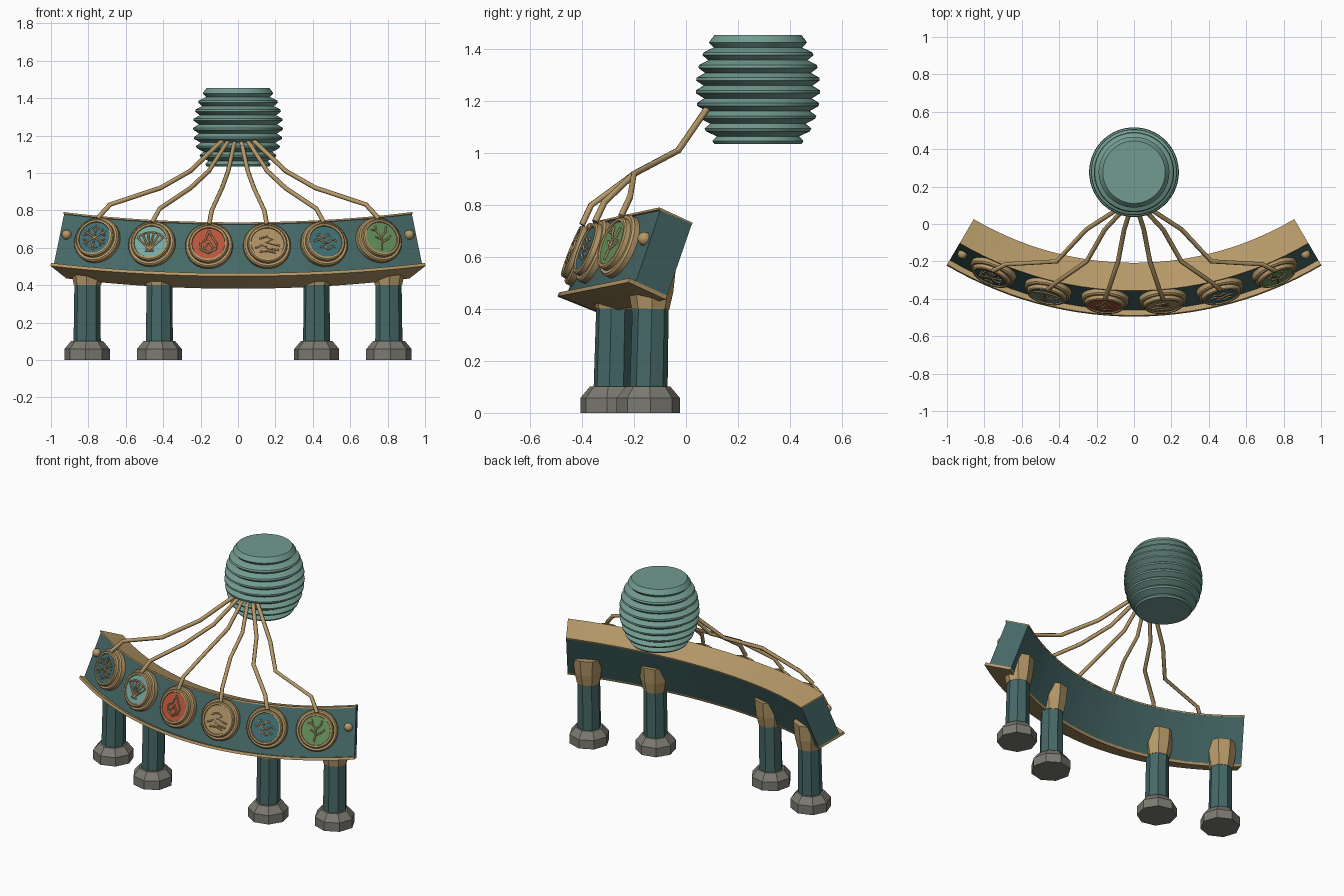
import bpy, bmesh, math
from math import sin, cos, pi, radians
from mathutils import Matrix, Vector

cube = bpy.data.objects.get("Cube")
if cube:
    bpy.data.objects.remove(cube)


def material(name, *rgb):
    m = bpy.data.materials.new(name)
    m.use_nodes = True
    m.diffuse_color = (*rgb, 1)
    m.node_tree.nodes["Principled BSDF"].inputs["Base Color"].default_value = (*rgb, 1)
    return m


TEAL = material("dark teal", .06, .14, .135)
BRONZE = material("bronze", .47, .32, .14)
ORB = material("pale sea green", .17, .33, .28)
STONE = material("grey stone", .2, .195, .165)
BLUE = material("deep blue teal", .05, .16, .18)
AQUA = material("aqua", .18, .4, .38)
RED = material("brick red", .48, .09, .045)
SAND = material("sand", .42, .28, .13)
GREEN = material("leaf green", .13, .28, .11)

# Console arc: angle a runs along the desk, local axes are along, up the face, outward
CENTRE_Y, RADIUS, MID_Z, LEAN = 1.48, 1.886, .59, radians(21.8)
HALF = radians(30.5)


def frame(a):
    out = Vector((sin(a), -cos(a), 0))
    z = Vector((0, 0, 1))
    along = Vector((cos(a), sin(a), 0))
    up = z * cos(LEAN) - out * sin(LEAN)
    normal = out * cos(LEAN) + z * sin(LEAN)
    lift = .055 * (1 - cos(a)) / (1 - cos(HALF))
    pos = out * RADIUS + Vector((0, CENTRE_Y, MID_Z + lift))
    m = Matrix((along, up, normal)).transposed().to_4x4()
    m.translation = pos
    return m


def loft(name, rings, mat, smooth=False, matrix=None):
    """Skin a list of closed point rings and cap both ends."""
    bm = bmesh.new()
    rows = [[bm.verts.new(p) for p in ring] for ring in rings]
    n = len(rows[0])
    for lo, hi in zip(rows, rows[1:]):
        for i in range(n):
            j = (i + 1) % n
            bm.faces.new((lo[i], lo[j], hi[j], hi[i]))
    bm.faces.new(rows[0][::-1])
    bm.faces.new(rows[-1])
    bmesh.ops.recalc_face_normals(bm, faces=bm.faces)
    mesh = bpy.data.meshes.new(name)
    bm.to_mesh(mesh)
    bm.free()
    mesh.materials.append(mat)
    ob = bpy.data.objects.new(name, mesh)
    bpy.context.collection.objects.link(ob)
    if matrix:
        ob.matrix_world = matrix
    if smooth:
        bpy.ops.object.select_all(action='DESELECT')
        ob.select_set(True)
        bpy.context.view_layer.objects.active = ob
        bpy.ops.object.shade_smooth_by_angle(angle=radians(25))
    return ob


def lathe(name, profile, sides, mat, smooth=False, matrix=None):
    """Profile of (radius, height) turned about local z."""
    rings = [[(r * cos(t), r * sin(t), h) for t in
              ((i + .5) * 2 * pi / sides for i in range(sides))] for r, h in profile]
    return loft(name, rings, mat, smooth, matrix)


def sweep(name, u0, u1, n0, n1, mat, steps=28):
    """Sweep a rectangle along the console arc."""
    rings = []
    for i in range(steps + 1):
        m = frame(-HALF + 2 * HALF * i / steps)
        rings.append([m @ Vector((0, u, n)) for u, n in
                      ((u0, n1), (u1, n1), (u1, n0), (u0, n0))])
    return loft(name, rings, mat)


def tubes(name, paths, radius, mat, matrix=None):
    cu = bpy.data.curves.new(name, 'CURVE')
    cu.dimensions = '3D'
    cu.bevel_depth = radius
    cu.bevel_resolution = 1
    cu.use_fill_caps = True
    cu.materials.append(mat)
    for path in paths:
        sp = cu.splines.new('POLY')
        sp.points.add(len(path) - 1)
        for p, co in zip(sp.points, path):
            p.co = (*co, 1) if len(co) == 3 else (*co, 0, 1)
    tmp = bpy.data.objects.new(name + "_path", cu)
    mesh = bpy.data.meshes.new_from_object(tmp)
    bpy.data.objects.remove(tmp)
    ob = bpy.data.objects.new(name, mesh)
    bpy.context.collection.objects.link(ob)
    if matrix:
        ob.matrix_world = matrix
    return ob


# Curved console body with its bronze top and bottom plates
sweep("console_body", -.15, .148, -.15, 0, TEAL)
sweep("console_top_plate", .145, .154, -.152, .008, BRONZE)
sweep("console_bottom_plate", -.165, -.148, -.15, .03, BRONZE)


# Emblem line work, in units of the disc radius
def polar(r, deg):
    return (r * cos(radians(deg)), r * sin(radians(deg)))


def snowflake():
    lines = []
    for d in range(30, 390, 60):
        lines.append([(0, 0), polar(.8, d)])
        lines.append([polar(.72, d - 20), polar(.45, d), polar(.72, d + 20)])
    return lines


def shell():
    fan = [polar(1.15, d) for d in range(45, 136, 18)]
    fan = [(x, y - .55) for x, y in fan]
    return [[(0, -.55), p] for p in fan] + [fan, [(-.25, -.6), (.25, -.6)]]


def flame():
    outer = [(0, .8), (.25, .35), (.5, 0), (.45, -.4), (0, -.65),
             (-.45, -.4), (-.5, 0), (-.2, .2), (0, .8)]
    return [outer, [(x * .5, y * .5 - .25) for x, y in outer]]


def dunes():
    return [[(-.75, -.3), (-.3, -.1), (.1, -.35), (.7, -.45)],
            [(-.5, .3), (0, .45), (.3, .25), (-.1, .05), (.5, -.1), (.75, -.15)],
            [(-.5, -.55), (0, -.5), (.5, -.62)]]


def waves():
    return [[(w * (i / 6 - 1) + s, y + .12 * sin(i * pi / 4)) for i in range(13)]
            for y, w, s in ((.35, .4, -.1), (0, .7, 0), (-.4, .45, .1))]


def branch():
    return [[(-.1, -.8), (0, -.3), (0, .1), (-.3, .45), (-.3, .75)],
            [(0, .1), (.3, .35), (.4, .7)], [(0, -.3), (.4, -.1), (.6, .1)],
            [(-.3, .45), (-.6, .5)], [(0, -.15), (-.4, .05)]]


# Medallions with emblem discs, and a cable from each one to the orb
medallions = [("snowflake", BLUE, snowflake), ("shell", AQUA, shell), ("flame", RED, flame),
              ("dunes", SAND, dunes), ("waves", BLUE, waves), ("branch", GREEN, branch)]
DISC = .088
for k, (label, colour, draw) in enumerate(medallions):
    m = frame(radians(9.4 * (k - 2.5))) @ Matrix.Translation((0, .015, 0))
    lathe(label + "_medallion_rim", [(.127, -.02), (.127, .022), (.12, .03), (.108, .03),
          (.106, .048), (.1, .053), (.09, .053), (.086, .042)], 32, BRONZE, True, m)
    lathe(label + "_disc", [(DISC, .03), (DISC, .047)], 32, colour, True, m)
    lines = [[(x * DISC, y * DISC) for x, y in line] for line in draw()]
    tubes(label + "_emblem", lines, .005, BRONZE, m @ Matrix.Translation((0, 0, .05)))

    end = m @ Vector((0, .108, .05))
    x = end.x
    near = end + Vector((-.09 * x, .035, .075))
    path = [(.06 * x, .14, 1.2), (.115 * x, .08, 1.17), (.34 * x, -.03, 1.01),
            (.55 * x, -.2, .92), near, end]
    tubes(label + "_cable", [path], .0125, BRONZE)

# Round studs at both ends of the front
for side, label in ((-1, "right"), (1, "left")):
    m = frame(side * radians(29.2)) @ Matrix.Translation((0, .03, .005))
    dome = [(.026 * cos(t), .026 * sin(t)) for t in (i * pi / 10 for i in range(5))]
    lathe(label + "_stud", [(.026, -.015)] + dome, 16, BRONZE, True, m)

# Ribbed orb
RIBS, LOW, HIGH = 9, 1.035, 1.455
step = (HIGH - LOW) / (RIBS - .4)
profile = []
for i in range(RIBS):
    for part, inset in ((0, .03), (.4, 0), (.62, 0)):
        z = LOW + (i - .4 + part) * step
        if LOW - .001 <= z <= HIGH:
            r = math.sqrt(.24 ** 2 - .67 * (z - 1.245) ** 2)
            profile.append((r - inset, z))
profile.append((.167, HIGH))
lathe("ribbed_orb", profile, 48, ORB, True, Matrix.Translation((0, .277, 0)))


# Octagonal legs: stone foot, leaning shaft, flared bronze bracket
def leg(label, degrees):
    a = radians(degrees)
    r = 1.815
    base = Matrix.Translation((r * sin(a), CENTRE_Y - r * cos(a), 0)) @ Matrix.Rotation(a, 4, 'Z')
    lean = base.copy()
    lean[1][2] = .045
    lathe(label + "_foot", [(.122, 0), (.122, .058), (.085, .102)], 8, STONE, False, base)
    lathe(label + "_shaft", [(.073, .09), (.07, .41)], 8, TEAL, False, lean)
    lathe(label + "_bracket", [(.073, .4), (.087, .47), (.095, .57)], 8, BRONZE, False, lean)


for side, label in ((-1, "right"), (1, "left")):
    leg(label + "_outer_leg", side * 26.4)
    leg(label + "_inner_leg", side * 13.4)
